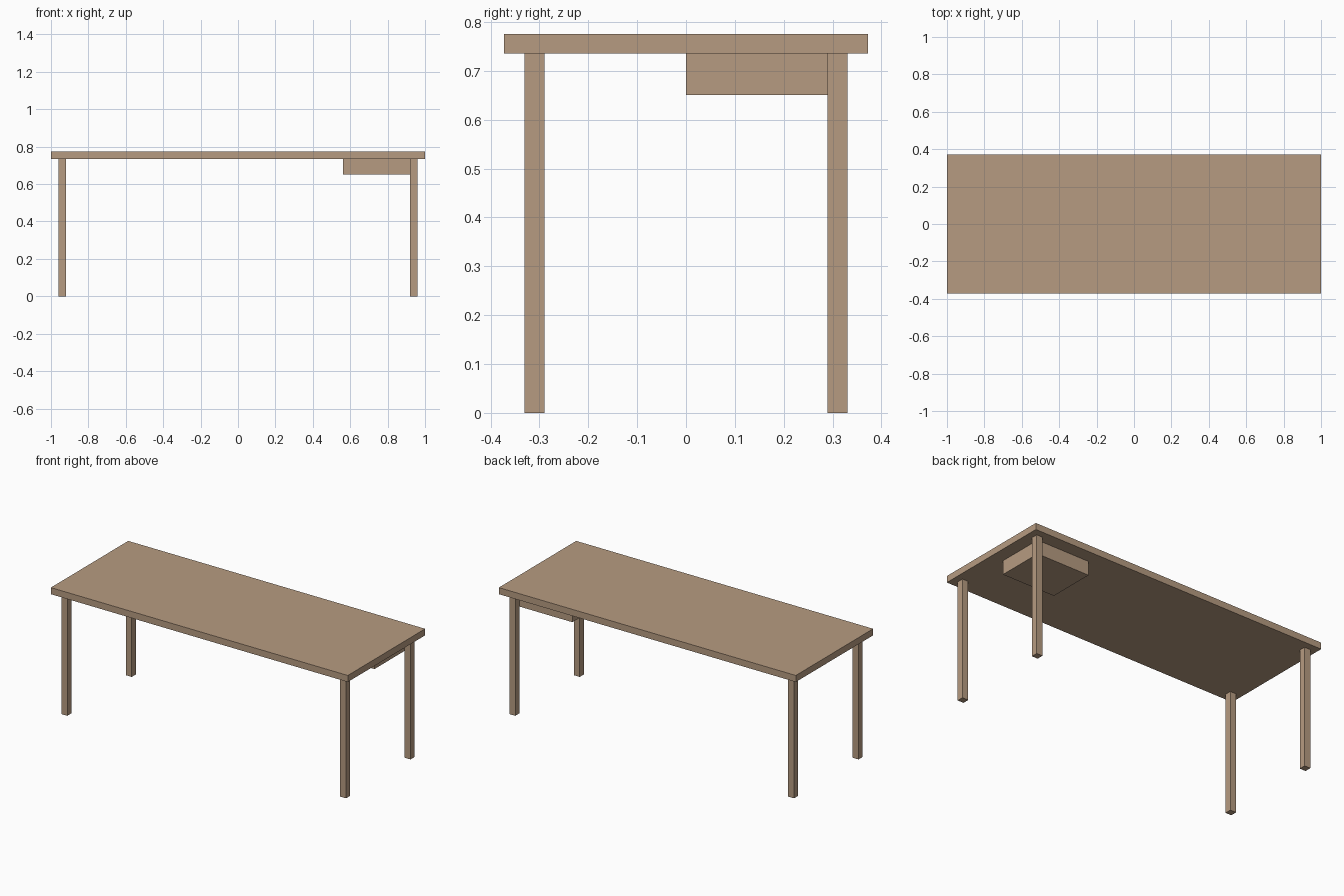
import bpy

if "Cube" in bpy.data.objects:
    bpy.data.objects.remove(bpy.data.objects["Cube"])

wood = bpy.data.materials.new("wood")
wood.diffuse_color = (0.47, 0.33, 0.22, 1)
wood.use_nodes = True
wood.node_tree.nodes["Principled BSDF"].inputs["Base Color"].default_value = wood.diffuse_color


def box(name, lo, hi):
    """Box spanning two opposite corners."""
    bpy.ops.mesh.primitive_cube_add(size=1, location=[(a + b) / 2 for a, b in zip(lo, hi)])
    ob = bpy.context.object
    ob.name = name
    ob.scale = [b - a for a, b in zip(lo, hi)]
    bpy.ops.object.transform_apply(location=False, rotation=False, scale=True)
    ob.data.materials.append(wood)
    return ob


TOP_Z, UNDER_Z = 0.775, 0.735
HALF_DEPTH = 0.372
LEG = 0.04

# Table top
box("table_top", (-1, -HALF_DEPTH, UNDER_Z), (1, HALF_DEPTH, TOP_Z))

# Four square legs, inset from the edges
for sx, side in ((-1, "left"), (1, "right")):
    for sy, end in ((-1, "front"), (1, "back")):
        cx, cy = sx * 0.939, sy * 0.31
        box(f"{end}_{side}_leg",
            (cx - LEG / 2, cy - LEG / 2, 0), (cx + LEG / 2, cy + LEG / 2, UNDER_Z))

# Drawer hung under the top, beside the back right leg
box("drawer", (0.562, 0.0, 0.65), (0.919, 0.29, UNDER_Z))
